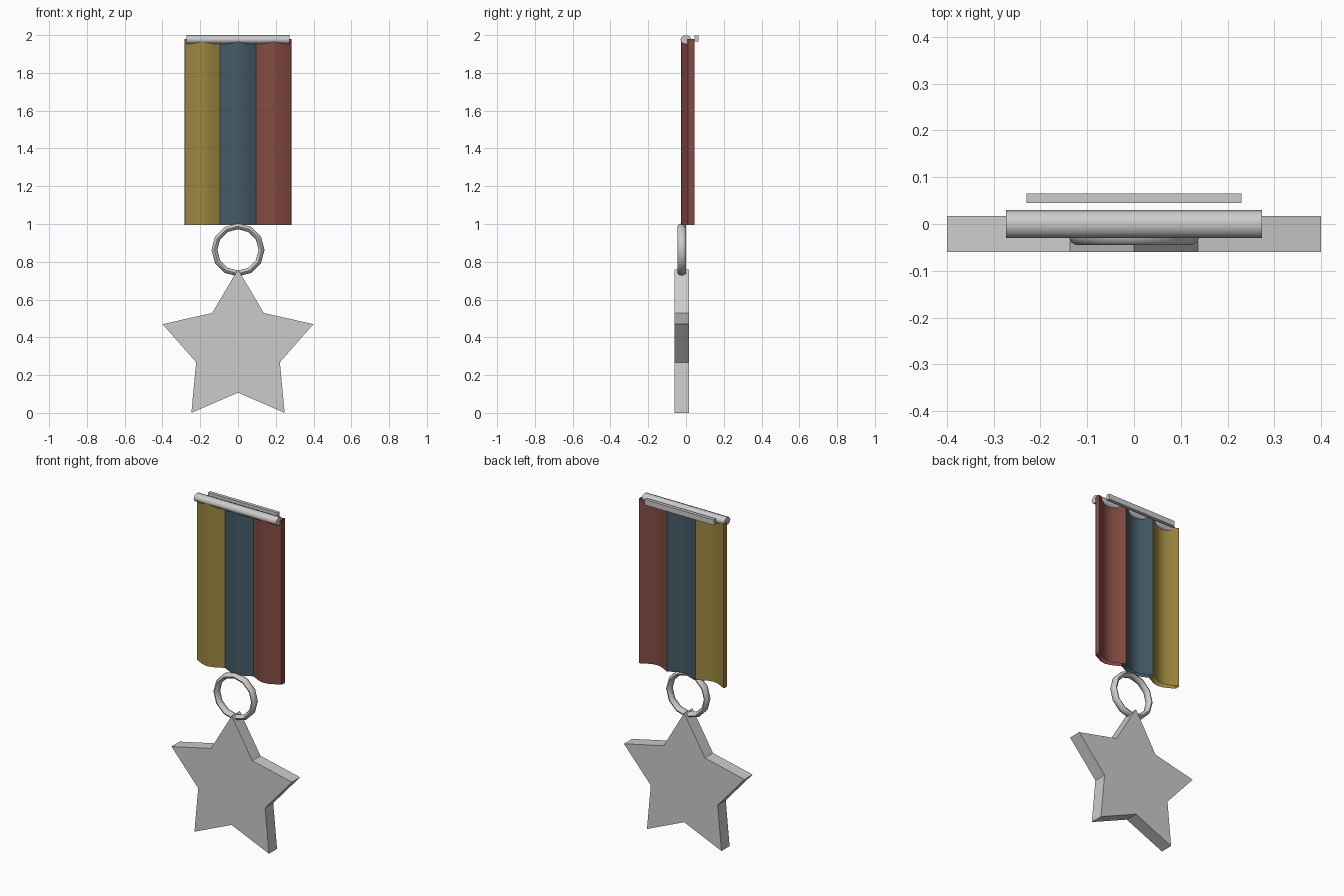
import bpy, bmesh, math
from math import sin, cos, pi

if "Cube" in bpy.data.objects:
    bpy.data.objects.remove(bpy.data.objects["Cube"])


def mesh_object(name, verts, faces):
    me = bpy.data.meshes.new(name)
    me.from_pydata(verts, [], faces)
    me.update()
    ob = bpy.data.objects.new(name, me)
    bpy.context.collection.objects.link(ob)
    bm = bmesh.new()
    bm.from_mesh(me)
    bmesh.ops.recalc_face_normals(bm, faces=bm.faces)
    bm.to_mesh(me)
    bm.free()
    return ob


def smooth(ob, angle=62):
    bpy.ops.object.select_all(action='DESELECT')
    ob.select_set(True)
    bpy.context.view_layer.objects.active = ob
    bpy.ops.object.shade_smooth_by_angle(angle=math.radians(angle))


def material(name, rgb):
    m = bpy.data.materials.new(name)
    m.diffuse_color = (*rgb, 1)
    m.use_nodes = True
    m.node_tree.nodes["Principled BSDF"].inputs["Base Color"].default_value = m.diffuse_color
    return m


# Ribbon: hollow three-stripe wavy band, open at top and bottom
edges = [-0.28, -0.095, 0.095, 0.28]
SEG, AMP, VALLEY, THICK = 6, 0.037, 0.011, 0.034
Z0, Z1 = 0.995, 1.98
front = []
for s in range(3):
    for i in range(SEG + (s == 2)):
        t = i / SEG
        x = edges[s] + (edges[s + 1] - edges[s]) * t
        front.append((x, VALLEY - AMP * sin(pi * t) ** 1.2))
back = [(x, y + THICK) for x, y in front]
right = [(0.283, VALLEY + 0.008), (0.283, VALLEY + THICK - 0.008)]
left = [(-x, y) for x, y in reversed(right)]
loop = front + right + back[::-1] + left
N = len(loop)
verts = [(x, y, z) for z in (Z0, Z1) for x, y in loop]
faces = [(i, (i + 1) % N, (i + 1) % N + N, i + N) for i in range(N)]
ribbon = mesh_object("ribbon", verts, faces)
# make sure the open band faces outwards
if next(p for p in ribbon.data.polygons if p.center.x > 0.2829).normal.x < 0:
    ribbon.data.flip_normals()
for name, rgb in (("yellow", (0.34, 0.248, 0.051)),
                  ("blue", (0.059, 0.104, 0.133)),
                  ("red", (0.233, 0.071, 0.057))):
    ribbon.data.materials.append(material(name, rgb))
for p in ribbon.data.polygons:
    p.material_index = 0 if p.center.x < edges[1] else 1 if p.center.x < edges[2] else 2
smooth(ribbon, 35)

# Top bar
bpy.ops.mesh.primitive_cylinder_add(vertices=8, radius=1, depth=0.546,
                                    location=(0, 0, 1.976), rotation=(0, pi / 2, 0))
bar = bpy.context.object
bar.name = "top_bar"
bar.scale = (0.024, 0.03, 1)
bpy.ops.object.transform_apply(scale=True)
smooth(bar)

# Pin bar behind the ribbon
bpy.ops.mesh.primitive_cube_add(size=1, location=(0, 0.055, 1.981))
pin = bpy.context.object
pin.name = "back_pin"
pin.scale = (0.46, 0.02, 0.032)

# Hanging ring
bpy.ops.mesh.primitive_torus_add(major_segments=12, minor_segments=8, major_radius=0.125,
                                 minor_radius=0.0155, location=(0, -0.022, 0.863),
                                 rotation=(pi / 2, 0, 0))
ring = bpy.context.object
ring.name = "ring"
ring.scale = (1, 1, 1.45)
bpy.ops.object.transform_apply(scale=True)
smooth(ring)

# Star: flat five-pointed plate
R, R_IN, CZ = 0.42, 0.233, 0.34
verts = []
for y in (-0.06, 0.017):
    for k in range(10):
        a = pi / 2 + k * pi / 5
        r = R_IN if k % 2 else R
        verts.append((r * cos(a), y, CZ + r * sin(a)))
faces = [(k, k + 10, (k + 1) % 10 + 10, (k + 1) % 10) for k in range(10)]
faces += [tuple(range(10)), tuple(range(19, 9, -1))]
star = mesh_object("star", verts, faces)
